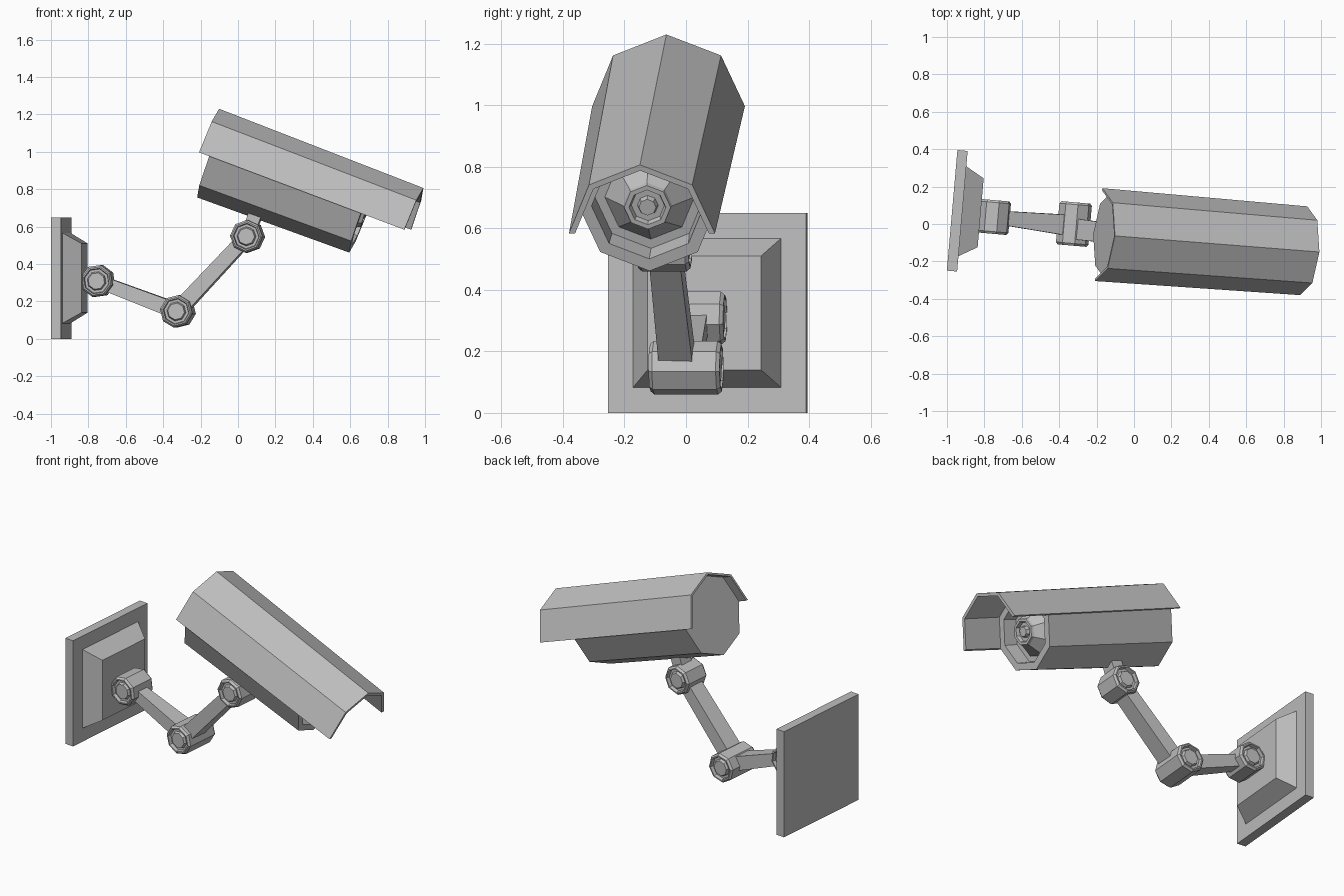
import bpy, bmesh, math
from mathutils import Matrix, Vector

cube = bpy.data.objects.get("Cube")
if cube:
    bpy.data.objects.remove(cube, do_unlink=True)

grey = bpy.data.materials.new("mid grey")
grey.use_nodes = True
COLOUR = (0.52, 0.52, 0.52, 1)
grey.diffuse_color = COLOUR
grey.node_tree.nodes["Principled BSDF"].inputs["Base Color"].default_value = COLOUR

# The whole assembly is turned slightly about the vertical
TURN = Matrix.Rotation(math.radians(-5), 4, 'Z')


def finish(name, bm, matrix):
    bm.transform(TURN @ matrix)
    bmesh.ops.recalc_face_normals(bm, faces=bm.faces)
    mesh = bpy.data.meshes.new(name)
    bm.to_mesh(mesh)
    bm.free()
    mesh.materials.append(grey)
    obj = bpy.data.objects.new(name, mesh)
    bpy.context.collection.objects.link(obj)
    return obj


def loft(name, loops, matrix):
    """Join closed loops of points in order and cap both ends."""
    bm = bmesh.new()
    rows = [[bm.verts.new(p) for p in loop] for loop in loops]
    n = len(rows[0])
    for a, b in zip(rows, rows[1:]):
        for i in range(n):
            j = (i + 1) % n
            bm.faces.new((a[i], a[j], b[j], b[i]))
    bm.faces.new(rows[0])
    bm.faces.new(rows[-1])
    return finish(name, bm, matrix)


def ring(x, r, start=0.0):
    """Octagon around the x axis, first corner at the top."""
    angles = [start + math.tau * i / 8 for i in range(8)]
    return [(x, r * math.sin(a), r * math.cos(a)) for a in angles]


def rect(x, w, h):
    return [(x, s * w / 2, t * h / 2) for s, t in ((-1, -1), (1, -1), (1, 1), (-1, 1))]


# Wall plate and its raised bevelled block
wall = Matrix.Translation((0, -0.012, 0.325))
loft("wall_plate", [rect(-0.975, 0.647, 0.65), rect(-0.92, 0.647, 0.65)], wall)
loft("wall_block", [rect(-0.921, 0.483, 0.485), rect(-0.822, 0.37, 0.37)], wall)

# Pivot barrels: recessed ends with a bolt head
PIVOTS = [
    ("wall_pivot", Vector((-0.75, -0.028, 0.309)), 0.18, 8),
    ("elbow_pivot", Vector((-0.32, -0.028, 0.147)), 0.232, 14),
    ("camera_pivot", Vector((0.057, -0.066, 0.548)), 0.17, 20),
]
SIDEWAYS = Matrix.Rotation(math.radians(90), 4, 'Z')
for name, centre, length, tilt in PIVOTS:
    half = length / 2
    profile = [(half - 0.003, 0.045), (half - 0.02, 0.052), (half - 0.02, 0.066),
               (half, 0.07), (half, 0.078), (half - 0.012, 0.088)]
    profile = [(-x, r) for x, r in profile] + profile[::-1]
    loft(name, [ring(x, r, math.radians(22.5 + tilt)) for x, r in profile],
         Matrix.Translation(centre) @ SIDEWAYS)


# Arms running between the pivots
def arm(name, start, end, size_a, size_b):
    axis = (end - start).normalized()
    side = Vector((0, 0, 1)).cross(axis).normalized()
    basis = Matrix((axis, side, axis.cross(side))).transposed().to_4x4()
    loft(name, [rect(0, *size_a), rect((end - start).length, *size_b)],
         Matrix.Translation(start) @ basis)


p1, p2, p3 = (p[1] for p in PIVOTS)
arm("lower_arm", p1, p2 + Vector((0, -0.01, 0)), (0.07, 0.07), (0.115, 0.085))
arm("upper_arm", p2 + Vector((0, -0.026, 0)), p3, (0.112, 0.085), (0.1, 0.075))
arm("camera_neck", p3, p3 + Vector((0.06, 0, 0.165)), (0.085, 0.07), (0.085, 0.07))

# Camera frame: x runs along the barrel toward the lens
camera = (Matrix.Translation((-0.183, -0.073, 0.997))
          @ Matrix.Rotation(math.radians(0.5), 4, 'Z')
          @ Matrix.Rotation(math.radians(20.6), 4, 'Y'))

# Housing with a recessed front
HOUSING = [(0.057, 0.236), (0.924, 0.225), (0.924, 0.183), (0.84, 0.178)]
loft("camera_housing", [ring(x, r) for x, r in HOUSING], camera)

# Lens cone with stepped rings
LENS = [(0.835, 0.15), (0.92, 0.08), (0.935, 0.076), (0.935, 0.06),
        (0.915, 0.054), (0.915, 0.034), (0.935, 0.028)]
loft("lens", [ring(x, r) for x, r in LENS], camera)


# Half-octagon sunshade overhanging both ends
def shade(x, outer, inner):
    angles = [math.radians(a) for a in range(-90, 91, 45)]
    path = [(outer, a) for a in angles] + [(inner, a) for a in reversed(angles)]
    return [(x, r * math.sin(a), r * math.cos(a)) for r, a in path]


loft("sunshade", [shade(0, 0.249, 0.236), shade(1.175, 0.238, 0.218)], camera)
